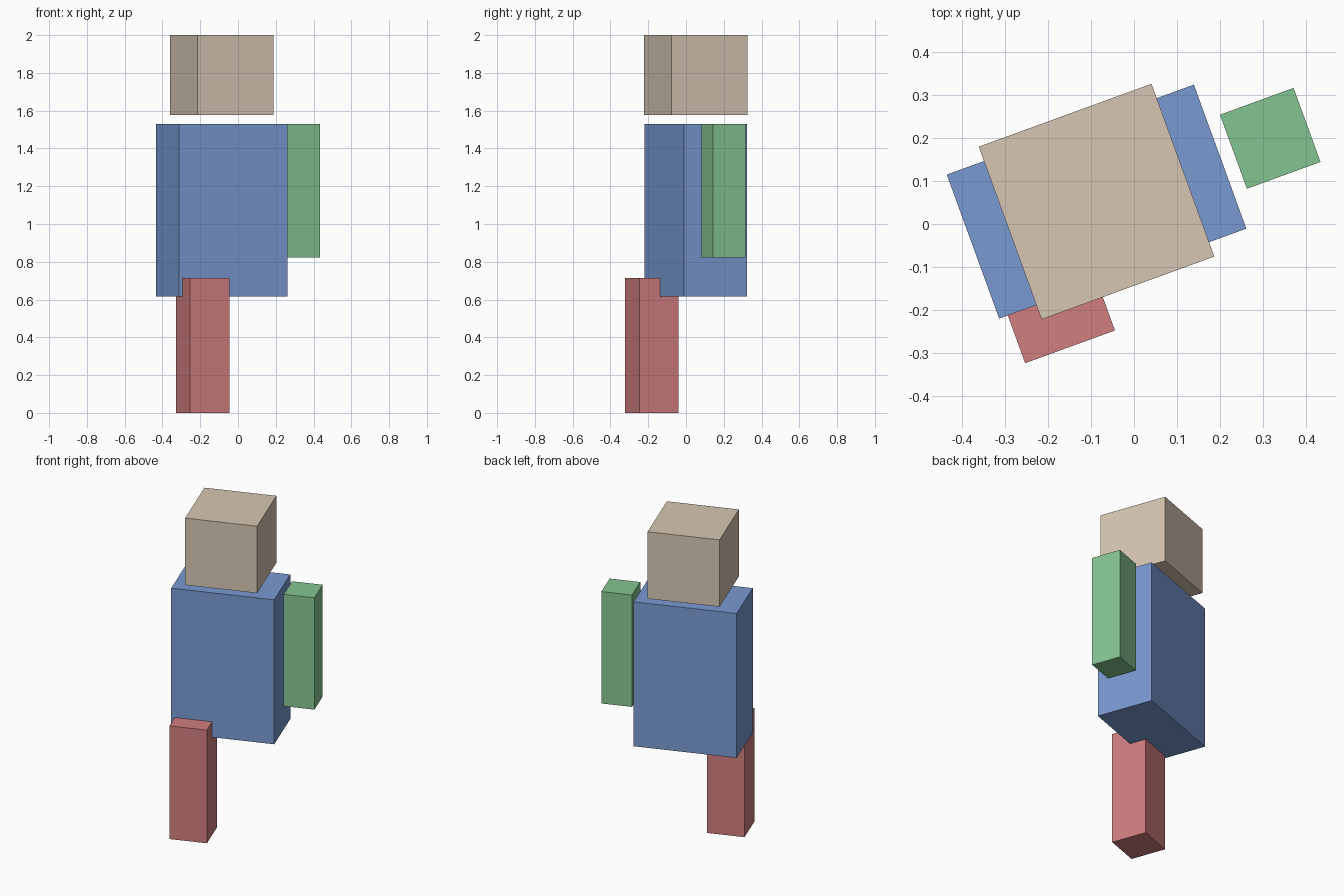
import bpy
import math

if "Cube" in bpy.data.objects:
    bpy.data.objects.remove(bpy.data.objects["Cube"])

TURN = math.radians(20)  # the whole figure is turned about z


def srgb(r, g, b):
    def lin(c):
        c /= 255
        return c / 12.92 if c <= 0.04045 else ((c + 0.055) / 1.055) ** 2.4
    return (lin(r), lin(g), lin(b), 1)


def material(name, rgb):
    m = bpy.data.materials.new(name)
    m.diffuse_color = srgb(*rgb)
    m.use_nodes = True
    m.node_tree.nodes["Principled BSDF"].inputs["Base Color"].default_value = m.diffuse_color
    return m


def box(name, centre, size, z0, z1, mat):
    bpy.ops.mesh.primitive_cube_add(
        size=1, location=(centre[0], centre[1], (z0 + z1) / 2))
    ob = bpy.context.object
    ob.name = name
    ob.scale = (size[0], size[1], z1 - z0)
    ob.rotation_euler.z = TURN
    ob.data.materials.append(mat)
    return ob


tan = material("tan", (214, 198, 178))
blue = material("blue", (122, 154, 210))
green = material("green", (132, 197, 145))
red = material("red", (209, 126, 128))

# Head floats just above the torso on the same axis
box("head", (-0.087, 0.052), (0.427, 0.427), 1.577, 2.0, tan)
box("torso", (-0.087, 0.052), (0.611, 0.356), 0.617, 1.53, blue)
# Single detached arm
box("arm", (0.3165, 0.199), (0.182, 0.183), 0.823, 1.53, green)
# Single leg stepping forward, overlapping the torso
box("leg", (-0.1865, -0.181), (0.222, 0.222), 0.0, 0.715, red)
